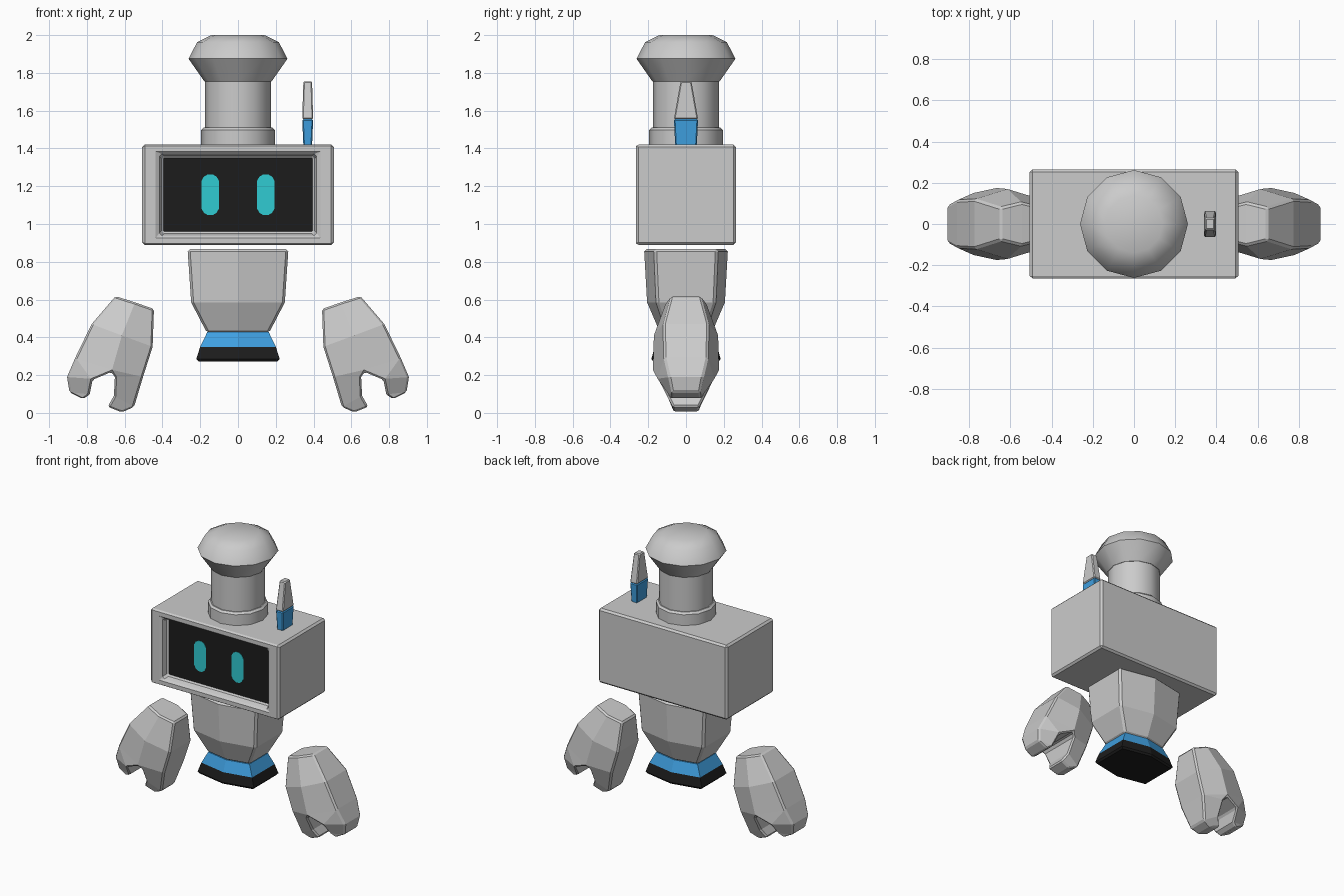
import bpy, bmesh, math
from mathutils import Matrix

if "Cube" in bpy.data.objects:
    bpy.data.objects.remove(bpy.data.objects["Cube"])


def material(name, rgb):
    m = bpy.data.materials.new(name)
    m.diffuse_color = (*rgb, 1)
    m.use_nodes = True
    m.node_tree.nodes["Principled BSDF"].inputs["Base Color"].default_value = m.diffuse_color
    return m


BLUE = material("blue", (0.05, 0.35, 0.75))
BLACK = material("black", (0.012, 0.012, 0.012))
CYAN = material("cyan", (0.03, 0.6, 0.65))


def finish(name, bm, mat=None, bevel=0, smooth=None):
    bmesh.ops.recalc_face_normals(bm, faces=bm.faces[:])
    me = bpy.data.meshes.new(name)
    bm.to_mesh(me)
    bm.free()
    if smooth:
        me.shade_smooth()
        me.set_sharp_from_angle(angle=math.radians(smooth))
    ob = bpy.data.objects.new(name, me)
    bpy.context.collection.objects.link(ob)
    if mat:
        me.materials.append(mat)
    if bevel:
        b = ob.modifiers.new("bevel", 'BEVEL')
        b.width, b.segments = bevel, 1
        b.limit_method, b.angle_limit = 'ANGLE', math.radians(38)
    return ob


def loft(name, rings, **kw):
    """Skin a stack of closed rings and cap both ends."""
    bm = bmesh.new()
    rows = [[bm.verts.new(p) for p in r] for r in rings]
    n = len(rows[0])
    for a, b in zip(rows, rows[1:]):
        for i in range(n):
            j = (i + 1) % n
            bm.faces.new((a[i], a[j], b[j], b[i]))
    bm.faces.new(rows[0])
    bm.faces.new(rows[-1])
    return finish(name, bm, **kw)


def hexagon(w, d, z):
    c = d * 0.76
    return [(0, -d, z), (w, -c, z), (w, c, z), (0, d, z), (-w, c, z), (-w, -c, z)]


def rect(x, w, d, z):
    return [(x - w, -d, z), (x + w, -d, z), (x + w, d, z), (x - w, d, z)]


def circle(r, z, n=12):
    return [(r * math.cos(math.tau * i / n), r * math.sin(math.tau * i / n), z)
            for i in range(n)]


# Head box with a tapered screen recess in the front
bm = bmesh.new()
bmesh.ops.create_cube(bm, size=1, matrix=Matrix.Translation((0, 0, 1.155))
                      @ Matrix.Diagonal((1.014, 0.53, 0.53, 1)))
front = min(bm.faces, key=lambda f: f.calc_center_median().y)
bmesh.ops.inset_region(bm, faces=[front], thickness=0.05)
for v in front.verts:
    v.co.x = math.copysign(0.42, v.co.x)
    v.co.z = 1.155 + math.copysign(0.22, v.co.z - 1.155)
bmesh.ops.inset_region(bm, faces=[front], thickness=0.025)
for v in front.verts:
    v.co.y += 0.055
finish("head", bm, bevel=0.013)

# Screen plate
bm = bmesh.new()
bmesh.ops.create_cube(bm, size=1, matrix=Matrix.Translation((0, -0.211, 1.155))
                      @ Matrix.Diagonal((0.79, 0.006, 0.39, 1)))
finish("screen", bm, BLACK)

# Eyes
for side, s in (("left", 1), ("right", -1)):
    outline = []
    for i in range(12):
        a = math.tau * (i + 0.5) / 12
        outline.append((s * 0.147 + 0.048 * math.cos(a),
                        1.155 + math.copysign(0.06, math.sin(a)) + 0.05 * math.sin(a)))
    loft("eye_" + side, [[(x, y, z) for x, z in outline] for y in (-0.213, -0.217)],
         mat=CYAN)

# Collar, neck and rounded cap on top of the head
loft("collar", [circle(0.195, 1.415), circle(0.195, 1.497), circle(0.182, 1.51)],
     smooth=40)
loft("neck", [circle(0.175, 1.50), circle(0.175, 1.76)], smooth=40)
loft("cap", [circle(0.178, 1.755), circle(0.262, 1.875), circle(0.216, 1.963),
             circle(0.14, 2.0)], smooth=40)

# Antenna
loft("antenna_base", [rect(0.369, 0.023, 0.057, 1.415), rect(0.369, 0.029, 0.064, 1.555)],
     mat=BLUE, bevel=0.006)
loft("antenna_tip", [rect(0.369, 0.029, 0.064, 1.555), rect(0.369, 0.023, 0.029, 1.755)],
     bevel=0.006)

# Torso, waist band and base
loft("torso", [hexagon(0.165, 0.137, 0.425), hexagon(0.248, 0.206, 0.585),
               hexagon(0.267, 0.222, 0.867)], bevel=0.013)
loft("waist_band", [hexagon(0.2, 0.166, 0.35), hexagon(0.163, 0.136, 0.427)], mat=BLUE)
loft("base", [hexagon(0.21, 0.174, 0.273), hexagon(0.221, 0.183, 0.286),
              hexagon(0.2, 0.166, 0.35)], mat=BLACK)

# Claw hands: a domed front panel (x, z, half thickness), mirrored in y and bridged
PANEL = [(0.445, 0.55, 0.08), (0.545, 0.585, 0.105), (0.648, 0.618, 0.08),   # wrist
         (0.452, 0.35, 0.12), (0.615, 0.41, 0.17), (0.775, 0.47, 0.12),      # palm
         (0.503, 0.19, 0.115), (0.67, 0.217, 0.175), (0.77, 0.175, 0.155),   # knuckles
         (0.86, 0.295, 0.115),
         (0.55, 0.032, 0.075), (0.615, 0.003, 0.065), (0.69, 0.033, 0.07),   # inner finger
         (0.657, 0.09, 0.1), (0.652, 0.19, 0.155),
         (0.785, 0.098, 0.095), (0.82, 0.073, 0.08), (0.892, 0.11, 0.075),   # outer finger
         (0.905, 0.19, 0.09)]
FACES = [(0, 1, 4, 3), (1, 2, 5, 4), (3, 4, 7, 6), (4, 5, 9, 7), (7, 9, 8),
         (6, 7, 14), (6, 14, 13, 10), (10, 13, 12, 11),
         (8, 9, 18), (8, 18, 17, 15), (15, 17, 16)]
bm = bmesh.new()
fv = [bm.verts.new((x, -t, z)) for x, z, t in PANEL]
bv = [bm.verts.new((x, t, z)) for x, z, t in PANEL]
for f in FACES:
    bm.faces.new([fv[i] for i in f])
bm.verts.index_update()
rim = [[v.index for v in e.verts] for e in bm.edges if e.is_boundary]
for f in FACES:
    bm.faces.new([bv[i] for i in reversed(f)])
for a, b in rim:
    bm.faces.new((fv[a], fv[b], bv[b], bv[a]))
hands = finish("hands", bm)
hands.modifiers.new("mirror", 'MIRROR').use_mirror_merge = False
b = hands.modifiers.new("bevel", 'BEVEL')
b.width, b.segments = 0.01, 1
b.limit_method, b.angle_limit = 'ANGLE', math.radians(45)
